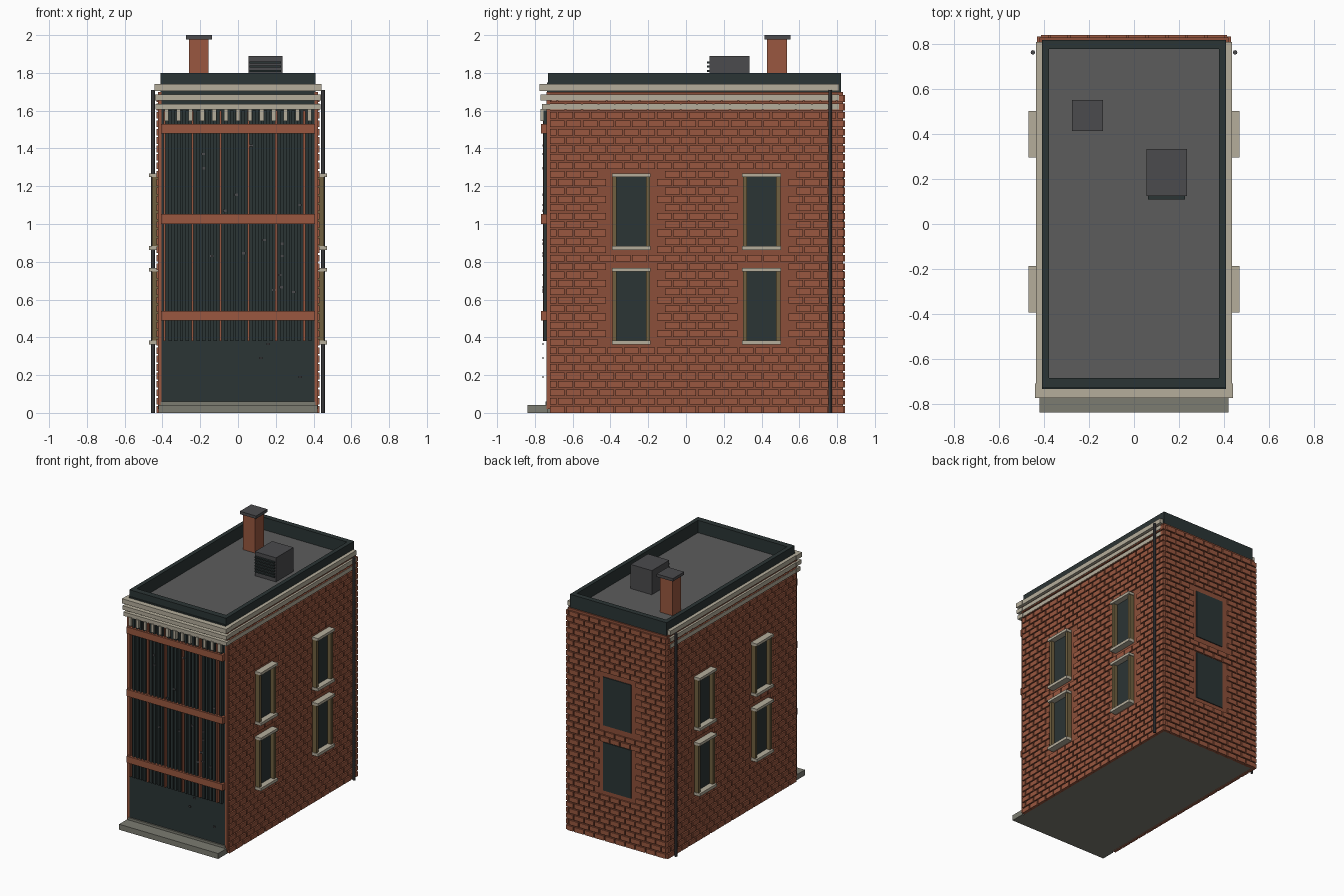
import bpy, bmesh
from mathutils import Matrix, Vector

old = bpy.data.objects.get("Cube")
if old:
    bpy.data.objects.remove(old, do_unlink=True)


def material(name, r, g, b):
    m = bpy.data.materials.new(name)
    m.use_nodes = True
    m.diffuse_color = (r, g, b, 1)
    m.node_tree.nodes["Principled BSDF"].inputs["Base Color"].default_value = (r, g, b, 1)
    return m


BRICK = material("red brick", .32, .096, .05)
WALL = material("wall brown", .26, .078, .041)
DARK = material("dark slate", .024, .035, .035)
CREAM = material("cream stone", .46, .42, .33)
TAN = material("tan wood", .16, .115, .05)
ROOF = material("roof grey", .107, .107, .107)
METAL = material("metal grey", .07, .07, .075)
STONE = material("step concrete", .2, .2, .165)


def add_box(bm, x, y, z):
    """Box from (min, max) ranges on each axis."""
    lo, hi = Vector((x[0], y[0], z[0])), Vector((x[1], y[1], z[1]))
    mat = Matrix.Translation((lo + hi) / 2) @ Matrix.Diagonal((*(hi - lo), 1))
    bmesh.ops.create_cube(bm, size=1, matrix=mat)


def boxes(name, mat, ranges):
    bm = bmesh.new()
    for r in ranges:
        add_box(bm, *r)
    return finish(name, mat, bm)


def finish(name, mat, bm):
    me = bpy.data.meshes.new(name)
    bm.to_mesh(me)
    bm.free()
    me.materials.append(mat)
    ob = bpy.data.objects.new(name, me)
    bpy.context.collection.objects.link(ob)
    return ob


def both(x, y, z):
    """The same box on the left and right sides."""
    return [(x, y, z), ((-x[1], -x[0]), y, z)]


# Main body, floor and walls
boxes("floor_slab", STONE, [((-.41, .41), (-.73, .82), (0, .02))])
boxes("front_wall", DARK, [((-.41, .41), (-.735, -.72), (.02, 1.75))])
boxes("side_walls", WALL, both((.40, .42), (-.72, .82), (0, 1.7)))
boxes("back_wall", WALL, [((-.42, .42), (.81, .83), (0, 1.7))])
boxes("roof", ROOF, [((-.40, .40), (-.72, .81), (1.68, 1.705))])
boxes("parapet", DARK,
      both((.378, .41), (-.73, .82), (1.7, 1.8)) +
      [((-.378, .378), y, (1.7, 1.8)) for y in ((-.73, -.685), (.78, .82))])
boxes("front_corner_strips", BRICK, both((.405, .424), (-.738, -.72), (.02, 1.7)))

# Window layout shared by bricks and frames
LEVELS = ((.38, .75), (.88, 1.25))
SIDE_Y = (-.29, .40)
ROW, LENGTH, GAP = .0445, .087, .009


def brick_spans(start, end, top, windows):
    """Running-bond bricks that leave the window openings free."""
    row = 0
    while (row + 1) * ROW <= top + .005:
        z0, z1 = row * ROW, (row + 1) * ROW - GAP
        u = start - (LENGTH / 2 if row % 2 else 0)
        while u < end:
            a, b = max(u, start), min(u + LENGTH - GAP, end)
            hit = any(a < w[1] and b > w[0] and z0 < w[3] and z1 > w[2] for w in windows)
            if b - a > .01 and not hit:
                yield (a, b), (z0, z1)
            u += LENGTH
        row += 1


side_open = [(y - .105, y + .105, a - .02, b + .02) for y in SIDE_Y for a, b in LEVELS]
back_open = [(-.12, .12, a, b) for a, b in LEVELS]
side_bricks = []
for u, z in brick_spans(-.72, .835, 1.7, side_open):
    side_bricks += both((.415, .432), u, z)
boxes("side_bricks", BRICK, side_bricks)
boxes("back_bricks", BRICK,
      [(u, (.825, .842), z) for u, z in brick_spans(-.415, .415, 1.7, back_open)])

# Windows
panes, jambs, ledges = [], [], []
for y in SIDE_Y:
    for a, b in LEVELS:
        panes += both((.415, .426), (y - .09, y + .09), (a, b))
        for s in (-1, 1):
            c = y + s * .088
            jambs += both((.415, .455), (c - .011, c + .011), (a, b))
        for z in ((a - .018, a + .004), (b - .002, b + .018)):
            ledges += both((.415, .47), (y - .103, y + .103), z)
boxes("side_window_panes", DARK, panes)
boxes("side_window_jambs", TAN, jambs)
boxes("window_sills_and_lintels", CREAM, ledges)
boxes("back_window_panes", DARK,
      [((-.12, .12), (.825, .836), z) for z in LEVELS])

# Cornice bands wrapping the front and sides
bands = []
for z, front, side in (((1.705, 1.74), -.775, .437), ((1.655, 1.685), -.77, .436),
                       ((1.605, 1.635), -.762, .434)):
    bands += both((.40, side), (-.72, .81), z)
    bands.append(((-side - .004, side + .004), (front, -.71), z))
boxes("cornice_bands", CREAM, bands)
boxes("cornice_brackets", CREAM,
      [((x - .011, x + .011), (-.77, -.73), (1.545, 1.61))
       for x in (-.378 + i * .063 for i in range(13))])

# Ribbed front cladding with brown mullions and beams
PITCH = .148
ribs, mullions = [], []
for i in range(6):
    x = -.389 + i * PITCH
    mullions.append(((x - .006, x + .006), (-.757, -.73), (.38, 1.6)))
    for k in range(4):
        r = x + .03 + k * .03
        if r < .4:
            ribs.append(((r - .009, r + .009), (-.755, -.73), (.38, 1.6)))
boxes("front_ribs", DARK, ribs)
boxes("front_mullions", BRICK, mullions)
boxes("front_beams", BRICK,
      [((-.408, .408), (-.768, -.73), z) for z in ((.49, .54), (1.0, 1.052), (1.48, 1.53))])

# Small pale chips scattered on the front
CHIPS = ((-.185, 1.37), (-.18, 1.295), (.07, 1.415), (-.01, 1.155), (.33, 1.1),
         (-.07, 1.07), (-.14, .83), (.03, .845), (.14, .915), (.235, .895), (.235, .83),
         (.22, .73), (.19, .65), (.23, .665), (.295, .64), (.16, .365), (.12, .29), (.33, .19))
boxes("front_chips", METAL,
      [((x - .009, x + .009), (-.759, -.754), (z - .006, z + .006)) for x, z in CHIPS])

# Front step and threshold
boxes("front_step", STONE, [((-.42, .42), (-.84, -.73), (0, .042))])
boxes("threshold", STONE, [((-.41, .41), (-.745, -.72), (.042, .06))])

# Chimney and rooftop unit
boxes("chimney", BRICK, [((-.26, -.155), (.43, .535), (1.7, 1.98))])
boxes("chimney_cap", METAL, [((-.275, -.138), (.415, .553), (1.978, 2.0))])
boxes("roof_unit", METAL, [((.055, .235), (.125, .335), (1.7, 1.89))])
boxes("roof_unit_slats", DARK,
      [((.062, .228), (.11, .127), (z, z + .01)) for z in (1.74 + i * .022 for i in range(6))])

# Drainpipes near the rear corners
pipes = bmesh.new()
for s in (-1, 1):
    bmesh.ops.create_cone(pipes, cap_ends=True, segments=8, radius1=.01, radius2=.01,
                          depth=1.71, matrix=Matrix.Translation((s * .45, .764, .855)))
finish("drainpipes", METAL, pipes)
